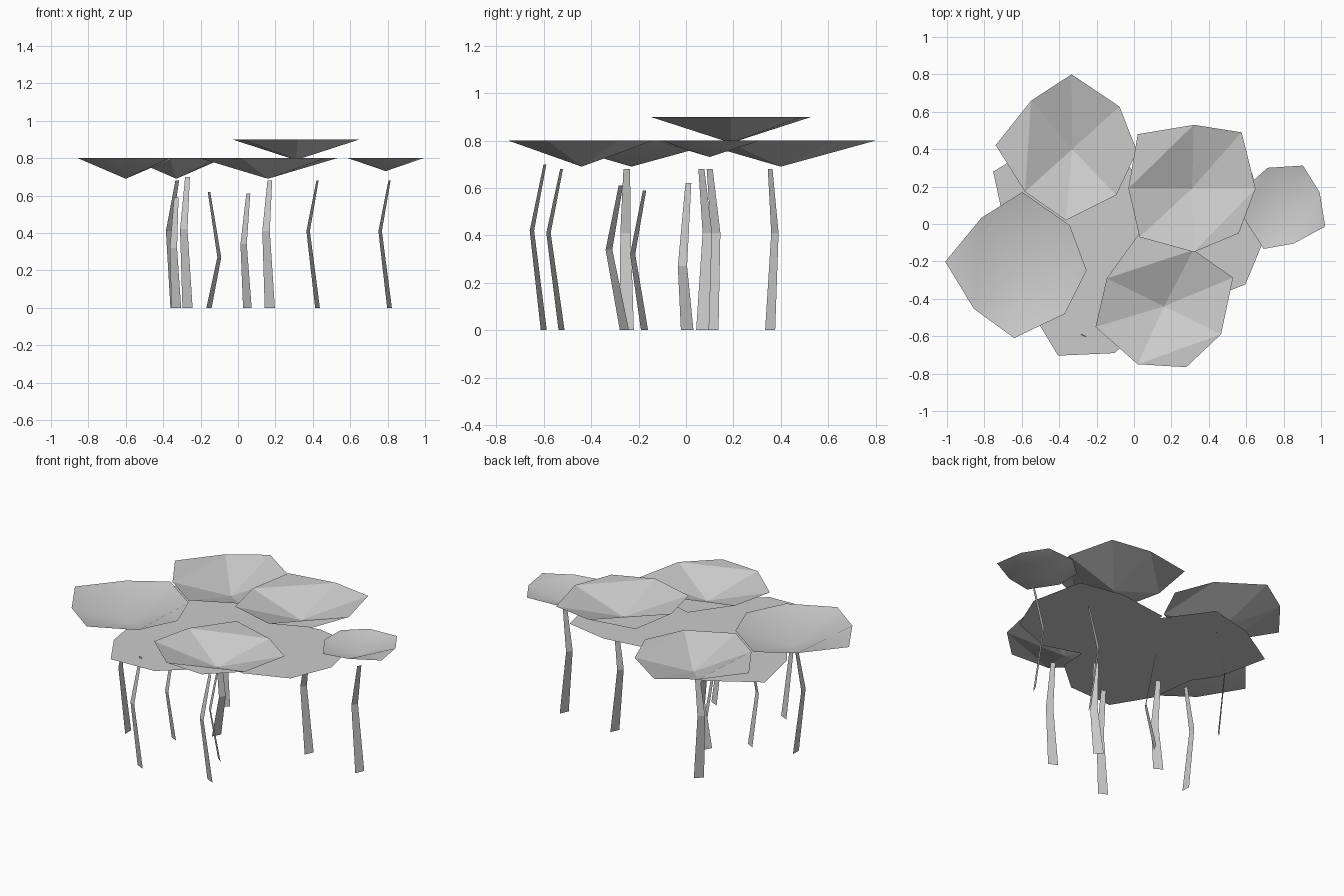
import bpy
from math import cos, sin, radians

if "Cube" in bpy.data.objects:
    bpy.data.objects.remove(bpy.data.objects["Cube"])

# One irregular eight-sided outline, shared by every leaf (even = corner, odd = mid)
RIM = [(.34, 0), (.265, .30), (.01, .34), (-.29, .29),
       (-.34, 0), (-.28, -.26), (.01, -.34), (.25, -.24)]


def add_mesh(name, verts, faces, smooth=False):
    me = bpy.data.meshes.new(name)
    me.from_pydata(verts, [], faces)
    me.update()
    ob = bpy.data.objects.new(name, me)
    bpy.context.collection.objects.link(ob)
    for p in me.polygons:
        p.use_smooth = smooth
    return ob


def outline(x, y, z, rot, scale):
    c, s = cos(radians(rot)) * scale, sin(radians(rot)) * scale
    return [(x + c * a - s * b, y + s * a + c * b, z) for a, b in RIM]


def dish_leaf(name, x, y, z, rot, scale=1, smooth=False):
    # Sunken centre; two quadrants fold to the centre, two keep a flat rim tip
    verts = outline(x, y, z, rot, scale) + [(x, y, z - .11 * scale)]
    faces = []
    for i in (0, 2, 4, 6):
        j, k = i + 1, (i + 2) % 8
        if i in (0, 4):
            faces += [(8, i, j), (8, j, k)]
        else:
            faces += [(8, i, k), (i, j, k)]
    add_mesh(name, verts, faces, smooth)


def flat_leaf(name, x, y, z, rot, scale=1):
    add_mesh(name, outline(x, y, z, rot, scale), [tuple(range(8))])


def stem(name, angle, base, mid, top):
    # Bent, tapering flat ribbon
    dx, dy = cos(radians(angle)), sin(radians(angle))
    verts = []
    for (x, y, z), h in ((base, .03), (mid, .022), (top, .014)):
        verts += [(x - dx * h, y - dy * h, z), (x + dx * h, y + dy * h, z)]
    add_mesh(name, verts, [(0, 1, 3, 2), (2, 3, 5, 4)])


# Upper dished leaves
dish_leaf("leaf_back_left", -.33, .40, .80, 42)
dish_leaf("leaf_top", .31, .19, .90, 0)
dish_leaf("leaf_left", -.60, -.23, .80, 41, 1, True)
dish_leaf("leaf_front", .16, -.44, .80, -26)
dish_leaf("leaf_small_right", .79, .10, .80, 199, .63, True)

# Lower flat leaves
flat_leaf("lower_leaf_front", -.22, -.37, .69, 18)
flat_leaf("lower_leaf_right", .33, -.05, .69, -2, 1.1)
flat_leaf("lower_leaf_back", -.33, .10, .69, 22, 1.12)

# Stems: ribbon angle, then base, bend and top
STEMS = [
    (-25, (-.27, -.60, 0), (-.29, -.65, .42), (-.27, -.595, .70)),
    (-25, (.17, -.525, 0), (.15, -.58, .41), (.17, -.525, .68)),
    (65, (.425, .11, 0), (.375, .125, .41), (.425, .10, .68)),
    (65, (.81, .07, 0), (.76, .09, .41), (.81, .065, .68)),
    (45, (-.34, .355, 0), (-.37, .375, .41), (-.325, .355, .68)),
    (90, (-.60, -.25, 0), (-.65, -.255, .41), (-.60, -.25, .68)),
    (-30, (-.33, -.175, 0), (-.345, -.225, .32), (-.33, -.175, .59)),
    (62, (-.155, .005, 0), (-.10, -.015, .27), (-.155, .01, .62)),
    (-40, (.05, -.26, 0), (.03, -.325, .34), (.055, -.275, .61)),
]
for n, args in enumerate(STEMS, 1):
    stem(f"stem_{n}", *args)
